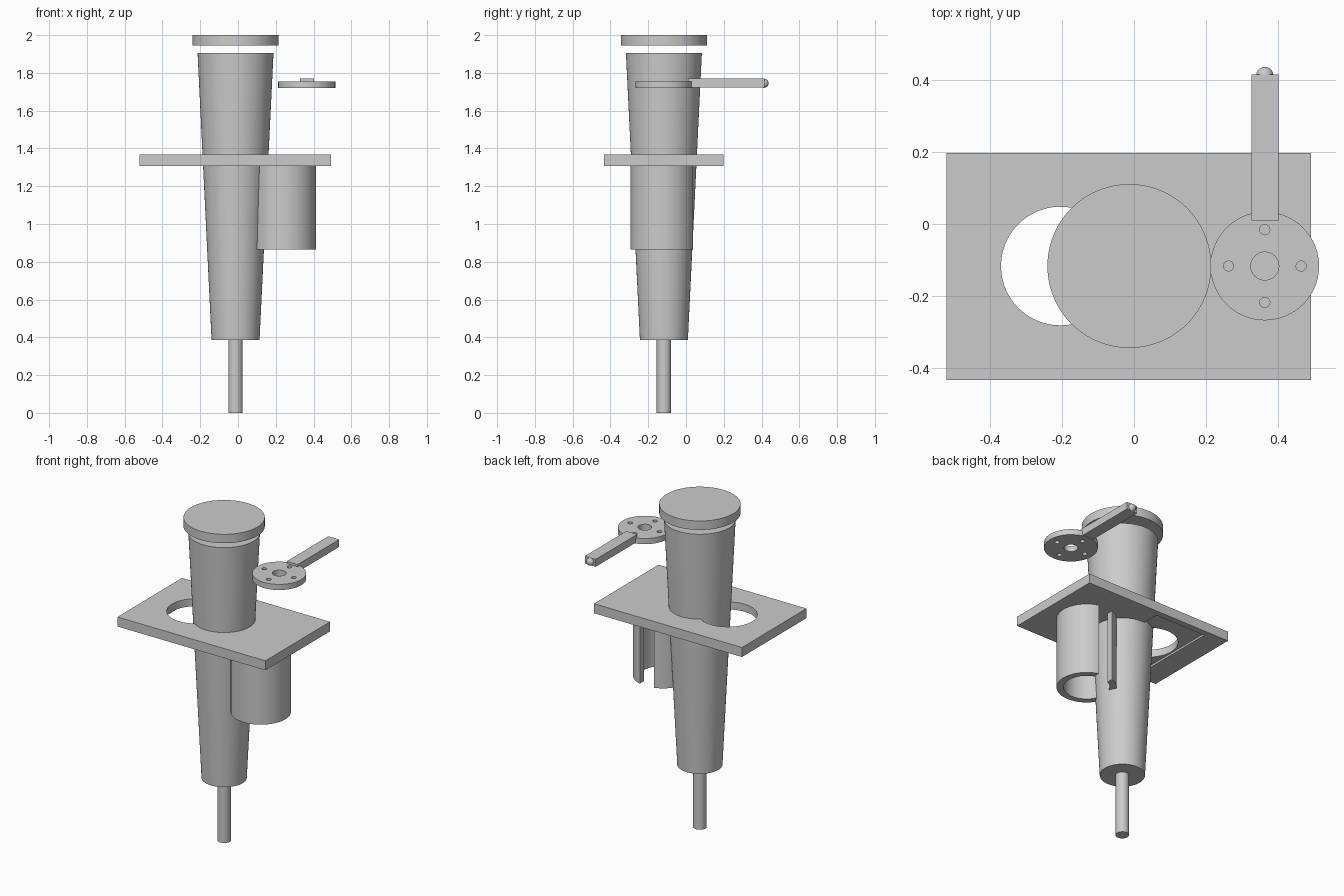
import bpy, math

cube = bpy.data.objects.get("Cube")
if cube:
    bpy.data.objects.remove(cube, do_unlink=True)

grey = bpy.data.materials.new("plain_grey")
grey.use_nodes = True
GREY = (0.6, 0.6, 0.6, 1)
grey.diffuse_color = GREY
grey.node_tree.nodes["Principled BSDF"].inputs["Base Color"].default_value = GREY


def finish(name):
    ob = bpy.context.object
    ob.name = name
    ob.data.materials.append(grey)
    return ob


def round_part(name, x, y, z0, z1, r0, r1=None, sides=96):
    """Upright cylinder or cone from z0 to z1."""
    bpy.ops.mesh.primitive_cone_add(vertices=sides, radius1=r0, radius2=r0 if r1 is None else r1,
                                    depth=z1 - z0, location=(x, y, (z0 + z1) / 2))
    return finish(name)


def box(name, x0, x1, y0, y1, z0, z1):
    bpy.ops.mesh.primitive_cube_add(size=1, location=((x0 + x1) / 2, (y0 + y1) / 2, (z0 + z1) / 2))
    ob = finish(name)
    ob.scale = (x1 - x0, y1 - y0, z1 - z0)
    bpy.ops.object.transform_apply(location=False, rotation=False, scale=True)
    return ob


def cut(target, cutter):
    """Subtract the cutter and remove it."""
    cutter.hide_render = True
    mod = target.modifiers.new("cut", 'BOOLEAN')
    mod.operation = 'DIFFERENCE'
    mod.solver = 'EXACT'
    mod.object = cutter
    select(target)
    bpy.ops.object.modifier_apply(modifier=mod.name)
    bpy.data.objects.remove(cutter, do_unlink=True)


def select(ob):
    bpy.ops.object.select_all(action='DESELECT')
    ob.select_set(True)
    bpy.context.view_layer.objects.active = ob


def smooth(ob):
    select(ob)
    bpy.ops.object.shade_smooth_by_angle(angle=math.radians(30))


AX, AY = -0.013, -0.117          # main axis
PLATE0, PLATE1 = 1.308, 1.367    # plate underside and top

# Main column: rod, tapered body and floating cap
rod = round_part("bottom_rod", AX, AY, 0, 0.39, 0.038)
body = round_part("tapered_body", AX, AY, 0.387, 1.905, 0.127, 0.201)
cap = round_part("cap", AX, AY, 1.945, 2.0, 0.228)

# Plate with a round opening and a shallow pocket underneath
plate = box("plate", -0.522, 0.492, -0.434, 0.198, PLATE0, PLATE1)
cut(plate, round_part("opening_cutter", -0.205, AY, 1.2, 1.5, 0.165))
cut(plate, box("pocket_cutter", -0.38, -0.03, -0.39, 0.16, 1.2, PLATE0 + 0.012))

# Open tube under the plate, slotted at the back
TX, TY = 0.243, -0.124
tube = round_part("slotted_tube", TX, TY, 0.865, PLATE0, 0.169)
cut(tube, round_part("bore_cutter", TX, TY, 0.8, 1.4, 0.13))
cut(tube, box("slot_cutter", TX - 0.051, TX + 0.047, TY, TY + 0.3, 0.8, 1.4))

# Drilled disc
DX = 0.364
disc = round_part("drilled_disc", DX, AY, 1.72, 1.755, 0.151)
cut(disc, round_part("centre_hole", DX, AY, 1.6, 1.9, 0.039, sides=48))
for i in range(4):
    a = i * math.pi / 2
    cut(disc, round_part("bolt_hole", DX + 0.101 * math.cos(a), AY + 0.101 * math.sin(a),
                         1.6, 1.9, 0.014, sides=32))

# Arm with a ball at its end
arm = box("arm", 0.327, 0.402, 0.01, 0.416, 1.723, 1.769)
bpy.ops.mesh.primitive_uv_sphere_add(segments=32, ring_count=16, radius=0.024,
                                     location=(DX, 0.413, 1.745))
ball = finish("arm_ball")

for ob in (rod, body, cap, plate, tube, disc, ball):
    smooth(ob)
